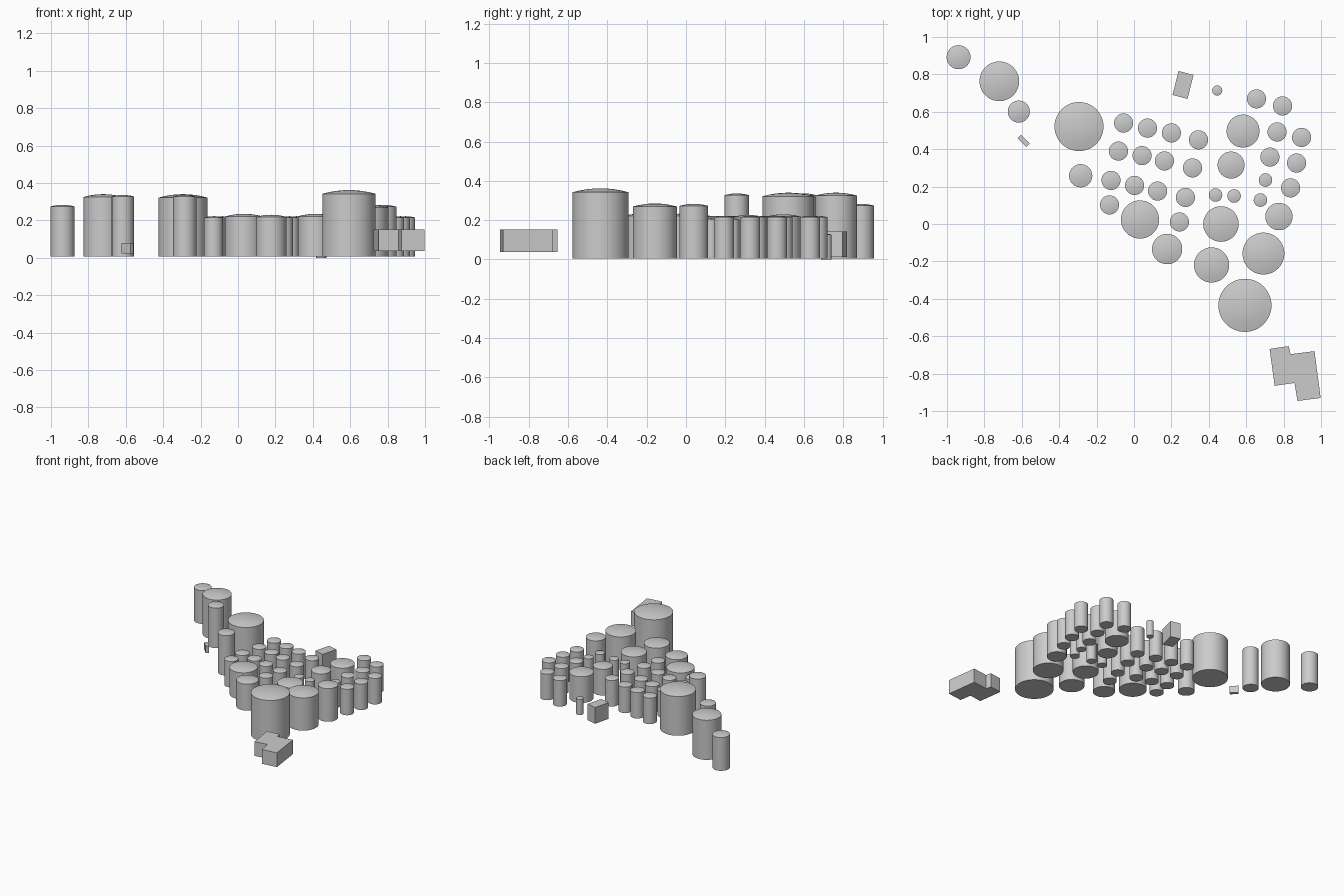
import bpy, bmesh, math

if "Cube" in bpy.data.objects:
    bpy.data.objects.remove(bpy.data.objects["Cube"])

SEG = 48
BASE = 0.006


def finish(name, bm, smooth=False):
    bmesh.ops.recalc_face_normals(bm, faces=bm.faces)
    me = bpy.data.meshes.new(name)
    bm.to_mesh(me)
    bm.free()
    ob = bpy.data.objects.new(name, me)
    bpy.context.collection.objects.link(ob)
    if smooth:
        bpy.ops.object.select_all(action='DESELECT')
        ob.select_set(True)
        bpy.context.view_layer.objects.active = ob
        bpy.ops.object.shade_smooth_by_angle(angle=math.radians(20))
    return ob


def tank(name, x, y, r, top, base=BASE):
    """Upright storage tank with a shallow domed roof."""
    bm = bmesh.new()
    dome = 0.14 * r
    profile = [(r, base)]
    for i in range(4):
        t = i / 4
        profile.append((r * (1 - t), top - dome * (1 - t) ** 2))
    rings = [[bm.verts.new((pr * math.cos(2 * math.pi * k / SEG),
                            pr * math.sin(2 * math.pi * k / SEG), z))
              for k in range(SEG)] for pr, z in profile]
    bm.faces.new(rings[0])
    for a, b in zip(rings, rings[1:]):
        for k in range(SEG):
            n = (k + 1) % SEG
            bm.faces.new((a[k], a[n], b[n], b[k]))
    apex = bm.verts.new((0, 0, top))
    for k in range(SEG):
        bm.faces.new((rings[-1][k], rings[-1][(k + 1) % SEG], apex))
    finish(name, bm, True).location = (x, y, 0)


def block(name, outline, z0, z1):
    """Flat-roofed building extruded from a plan outline."""
    bm = bmesh.new()
    face = bm.faces.new([bm.verts.new((x, y, z0)) for x, y in outline])
    new = bmesh.ops.extrude_face_region(bm, geom=[face])['geom']
    bmesh.ops.translate(bm, vec=(0, 0, z1 - z0),
                        verts=[v for v in new if isinstance(v, bmesh.types.BMVert)])
    # keep the underside closed
    if not any(all(abs(v.co.z - z0) < 1e-6 for v in f.verts) for f in bm.faces):
        bm.faces.new([v for v in bm.verts if abs(v.co.z - z0) < 1e-6])
    finish(name, bm)


# Large and medium tanks: x, y, radius, roof height
big = [
    (-.938, .892, .064, .283), (-.72, .763, .106, .34), (-.616, .601, .059, .336),
    (-.294, .521, .131, .34), (-.285, .258, .062, .336), (.593, -.435, .142, .362),
    (.692, -.158, .112, .285), (.775, .04, .073, .283), (.415, -.219, .094, .235),
    (.177, -.134, .081, .23), (.032, .024, .102, .235), (.465, 0, .095, .235),
    (.519, .315, .072, .227), (.583, .497, .088, .23),
]
for i, (x, y, r, h) in enumerate(big, 1):
    tank(f"large_tank_{i}", x, y, r, h)

# Regular small tanks sharing one size
small = [
    (-.056, .54), (.072, .513), (.2, .487), (.345, .45),
    (-.083, .39), (.043, .366), (.163, .337), (.313, .3),
    (-.123, .233), (.003, .206), (.126, .176), (.275, .142),
    (-.131, .102), (.765, .492), (.896, .463), (.655, .669), (.794, .631),
    (.727, .358), (.869, .326), (.837, .193), (.243, .011),
]
for i, (x, y) in enumerate(small, 1):
    tank(f"small_tank_{i}", x, y, .051, .222)

# Narrow tanks between the rows
for i, (x, y) in enumerate([(.436, .155), (.535, .15), (.703, .235), (.676, .128)], 1):
    tank(f"narrow_tank_{i}", x, y, .036, .21)
tank("mini_tank", .445, .714, .027, .13, 0)

# Buildings
block("main_building", [(.725, -.668), (.827, -.653), (.837, -.696), (.965, -.68),
                        (.998, -.93), (.874, -.946), (.858, -.85), (.752, -.865)],
      .037, .152)
block("pump_house", [(.238, .818), (.318, .797), (.286, .669), (.206, .69)], .012, .143)
block("control_hut", [(-.604, .476), (-.558, .43), (-.576, .412), (-.622, .458)], .022, .078)
